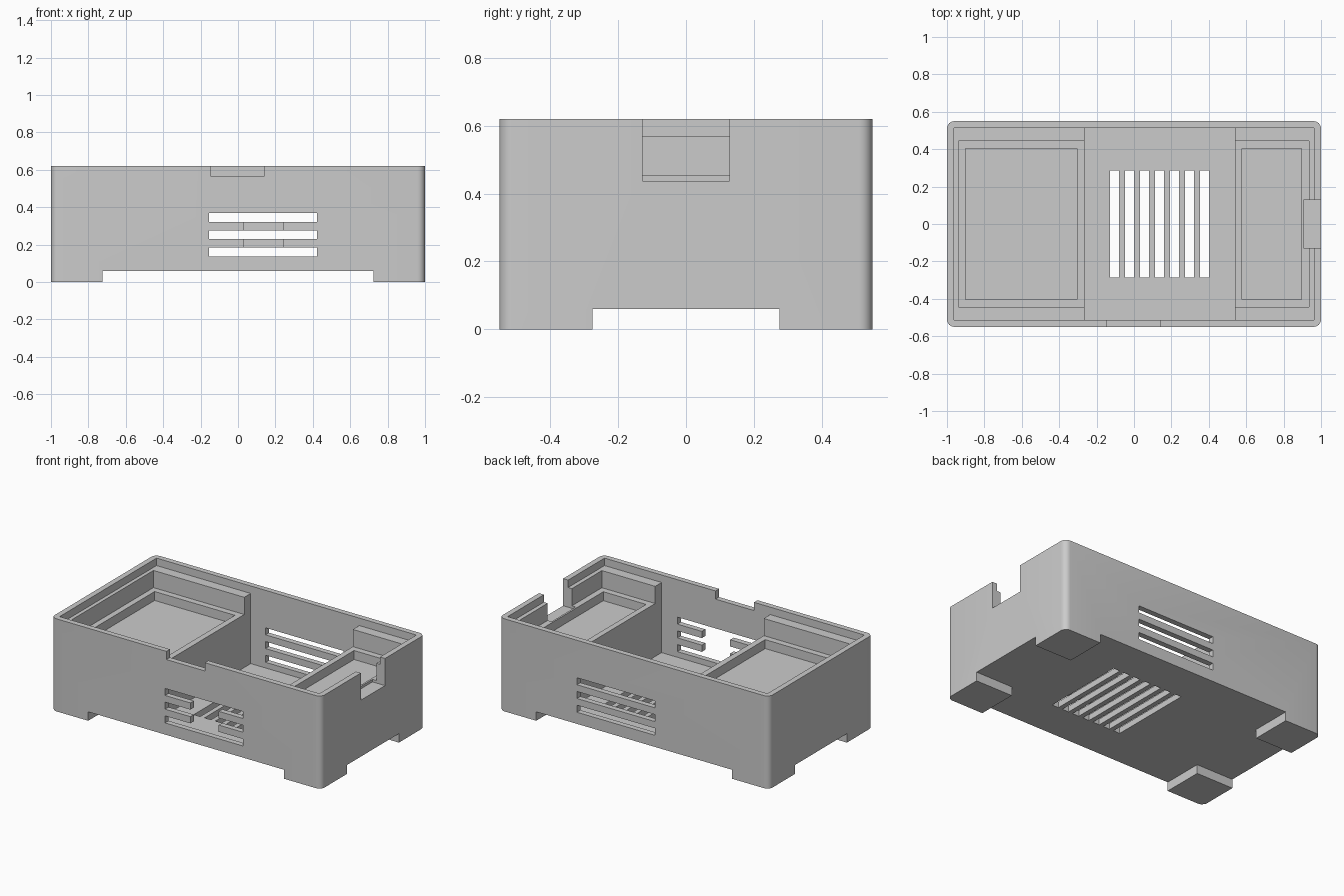
import bpy
import bmesh
from mathutils import Matrix, Vector

cube = bpy.data.objects.get("Cube")
if cube:
    bpy.data.objects.remove(cube, do_unlink=True)

HX, HY, TOP = 1.0, 0.55, 0.62
WALL, LEG, FLOOR = 0.037, 0.06, 0.10
IX, IY = HX - WALL, HY - WALL
LID_Z, TRAY_Z, RECESS_Z = 0.57, 0.455, 0.395

grey = bpy.data.materials.new("plain grey")
grey.use_nodes = True
grey.diffuse_color = (0.6, 0.6, 0.6, 1)
grey.node_tree.nodes["Principled BSDF"].inputs["Base Color"].default_value = grey.diffuse_color


def box(name, xs, ys, zs, radius=0):
    """Box between the given limits, with optional rounded upright edges."""
    lo, hi = Vector((xs[0], ys[0], zs[0])), Vector((xs[1], ys[1], zs[1]))
    bm = bmesh.new()
    bmesh.ops.create_cube(bm, size=1, matrix=Matrix.Translation((lo + hi) / 2)
                          @ Matrix.Diagonal((*(hi - lo), 1)))
    if radius:
        upright = [e for e in bm.edges
                   if abs(e.verts[0].co.z - e.verts[1].co.z) > 0.01]
        bmesh.ops.bevel(bm, geom=upright, offset=radius, segments=6,
                        profile=0.5, affect='EDGES')
    mesh = bpy.data.meshes.new(name)
    bm.to_mesh(mesh)
    bm.free()
    obj = bpy.data.objects.new(name, mesh)
    bpy.context.collection.objects.link(obj)
    mesh.materials.append(grey)
    return obj


case = box("case", (-HX, HX), (-HY, HY), (0, TOP), radius=0.04)


def cut(xs, ys, zs):
    """Subtract a box from the case."""
    cutter = box("cutter", xs, ys, zs)
    cutter.hide_render = True
    mod = case.modifiers.new("cut", 'BOOLEAN')
    mod.operation, mod.solver, mod.object = 'DIFFERENCE', 'EXACT', cutter
    bpy.context.view_layer.objects.active = case
    bpy.ops.object.modifier_apply(modifier=mod.name)
    bpy.data.objects.remove(cutter, do_unlink=True)


# Undercuts that leave four corner feet
cut((-0.725, 0.725), (-1, 1), (-1, LEG))
cut((-2, 2), (-0.275, 0.275), (-1, LEG))

# Lid seat and deep central bay
cut((-IX, IX), (-IY, IY), (LID_Z, 1))
cut((-0.265, 0.54), (-IY, IY), (FLOOR, 1))

# Raised trays at both ends, open towards the bay, each with a sunken panel
for tray, panel in (((-0.938, -0.2), (-0.9, -0.305)),
                    ((0.5, 0.935), (0.578, 0.895))):
    cut(tray, (-0.445, 0.445), (TRAY_Z, 1))
    cut(panel, (-0.403, 0.403), (RECESS_Z, 1))

# Cable notches in the front rim and the side wall
cut((-0.145, 0.14), (-1, -IY + 0.01), (0.565, 1))
cut((0.907, 2), (-0.128, 0.128), (0.438, 1))

# Vent slots through front and back walls
for i in range(3):
    z = 0.138 + 0.092 * i
    cut((-0.155, 0.423), (-1, 1), (z, z + 0.047))

# Window through the front vent bars
cut((0.032, 0.242), (-1, -0.4), (0.16, 0.33))

# Floor vents
for i in range(7):
    x = -0.128 + 0.08 * i
    cut((x, x + 0.048), (-0.286, 0.286), (-1, 0.2))

bpy.ops.object.select_all(action='DESELECT')
case.select_set(True)
bpy.context.view_layer.objects.active = case
bpy.ops.object.shade_smooth_by_angle()
